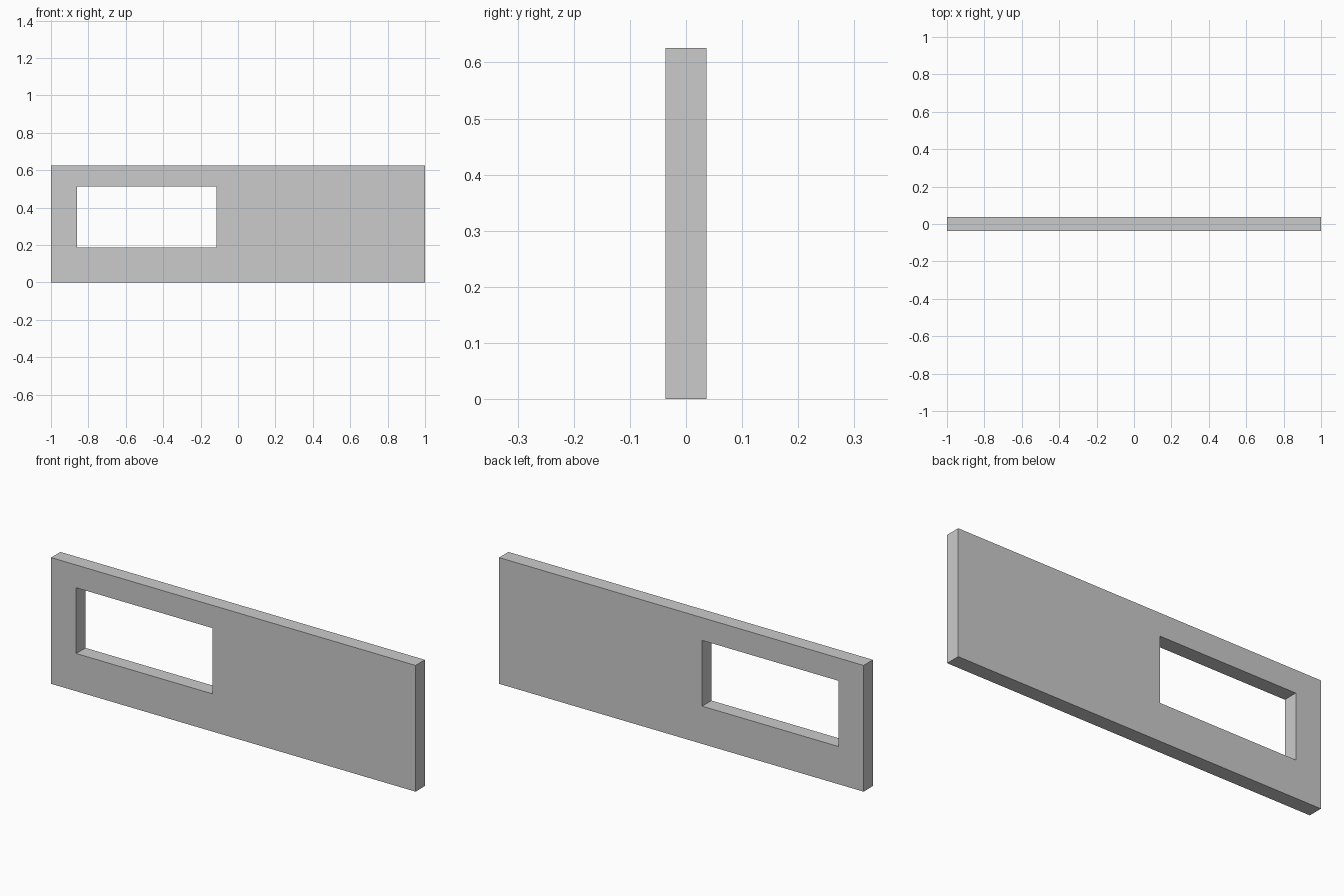
import bpy
import bmesh

if "Cube" in bpy.data.objects:
    bpy.data.objects.remove(bpy.data.objects["Cube"])

DEPTH = 0.073   # wall thickness
TOP = 0.626     # wall height
SEAM = -0.862   # joint between end post and wall

# Crack junctions on the wall face (x, z)
P = {
    # end post
    "a": (-1, 0), "b": (SEAM, 0), "c": (SEAM, 0.123), "d": (-0.885, 0.122),
    "e": (-1, 0.09), "f": (-1, 0.155), "g": (SEAM, 0.465), "h": (-1, 0.455),
    "i": (SEAM, TOP), "j": (-1, TOP),
    # window corners and the cracks meeting them
    "k": (SEAM, 0.187), "l": (-0.66, 0.187), "m": (-0.4, 0.187), "n": (-0.14, 0.187),
    "o": (-0.114, 0.187), "p": (-0.114, 0.22), "q": (-0.114, 0.513),
    "r": (-0.47, 0.513), "s": (SEAM, 0.513),
    # lintel
    "t": (SEAM, 0.525), "u": (-0.49, 0.588), "v": (-0.475, 0.53), "w": (-0.11, 0.595),
    "x": (-0.49, TOP), "y": (0.19, TOP), "z": (0.16, 0.465),
    # bottom edge
    "A": (-0.715, 0), "B": (-0.33, 0), "C": (-0.175, 0), "D": (-0.13, 0),
    "E": (0.285, 0), "F": (0.64, 0), "G": (1, 0),
    # middle and right end
    "H": (0.06, 0.18), "I": (0.19, 0.16), "J": (0.19, 0.41), "K": (0.645, 0.375),
    "L": (0.645, 0.055), "M": (0.47, TOP), "N": (0.74, 0.52), "O": (0.74, TOP),
    "Q": (0.955, 0.47), "R": (1, 0.47), "S": (1, TOP),
}

# Each fragment is a loop of junctions
FRAGMENTS = {
    "post_bottom": "abcde", "post_chip": "edf", "post_middle": "fdcgh", "post_top": "hgij",
    "sill_left": "bAlk", "sill_centre": "ABml", "sill_right": "BCnm",
    "sill_corner": "CDHpon", "base_wedge": "DEIH",
    "lintel_lower": "srvut", "lintel_left": "tuxi", "lintel_right": "uvwzyx",
    "wall_beside_window": "pHIJzwvrq", "wall_lower": "EFLKJI", "wall_upper": "zJKMy",
    "wall_top_wedge": "KNOM", "wall_end_middle": "LQNK",
    "wall_end_lower": "FGRQL", "wall_end_upper": "NQRSO",
}


def fragment(name, keys):
    """Extrude one face outline through the wall thickness."""
    bm = bmesh.new()
    face = bm.faces.new([bm.verts.new((P[k][0], -DEPTH / 2, P[k][1])) for k in keys])
    grown = bmesh.ops.extrude_face_region(bm, geom=[face], use_keep_orig=True)
    verts = [g for g in grown["geom"] if isinstance(g, bmesh.types.BMVert)]
    bmesh.ops.translate(bm, verts=verts, vec=(0, DEPTH, 0))
    bmesh.ops.recalc_face_normals(bm, faces=bm.faces)
    mesh = bpy.data.meshes.new(name)
    bm.to_mesh(mesh)
    bm.free()
    bpy.context.collection.objects.link(bpy.data.objects.new(name, mesh))


for name, keys in FRAGMENTS.items():
    fragment(name, keys)
